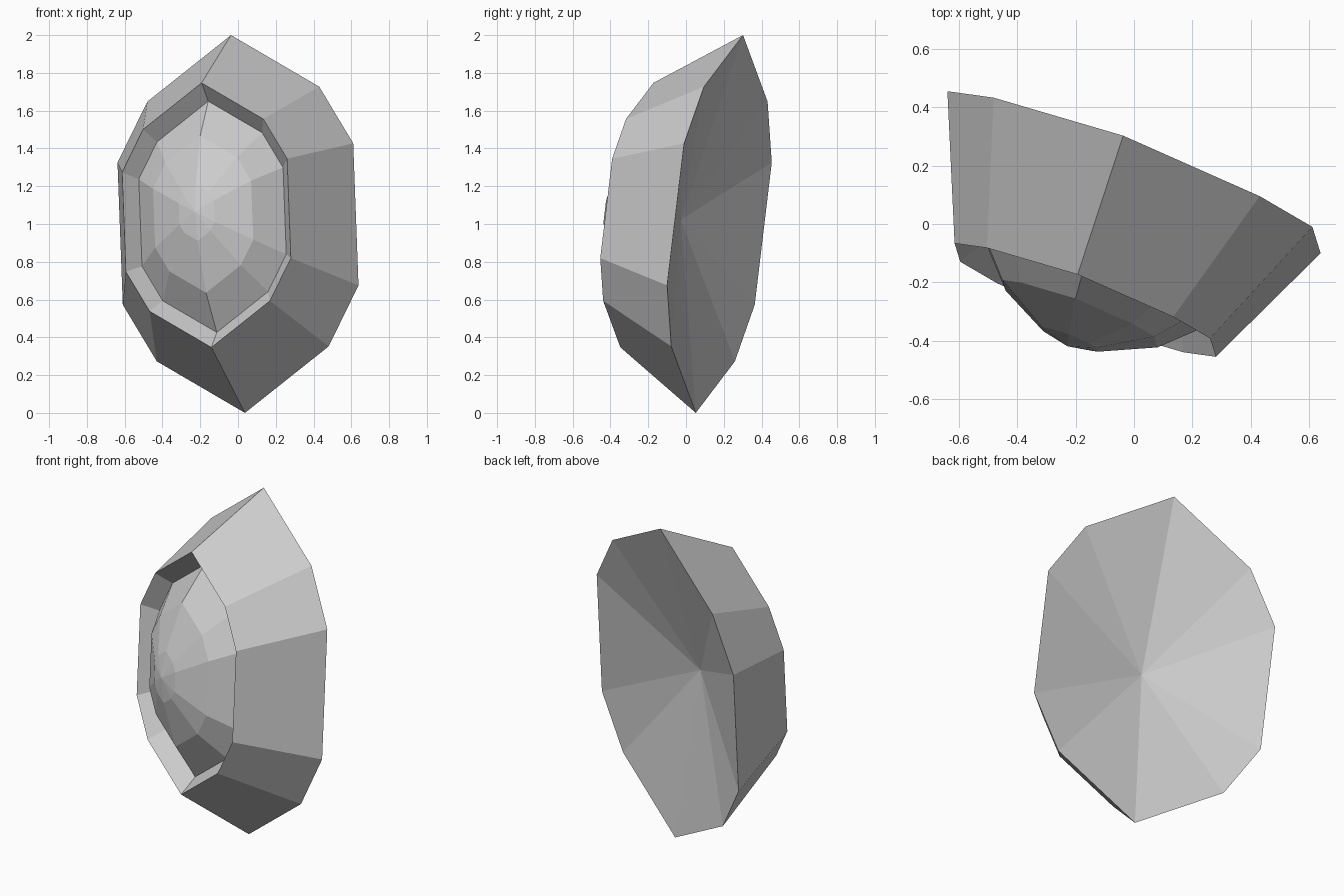
import bpy
from mathutils import Vector

if "Cube" in bpy.data.objects:
    bpy.data.objects.remove(bpy.data.objects["Cube"])

# Shared gem geometry: tilted ten-sided outline, symmetric about its centre
CENTRE = Vector((0, 0.177, 1.0))
AXIS = Vector((-0.355, -0.93, 0.10))          # direction the gem faces
HALF = [Vector(p) for p in ((-0.037, 0.125, 1.0), (0.43, -0.082, 0.727),
                            (0.61, -0.187, 0.427), (0.638, -0.277, -0.325),
                            (0.48, -0.255, -0.648))]
OUTLINE = HALF + [-p for p in HALF]

stone = bpy.data.materials.new("light grey stone")
stone.diffuse_color = (0.6, 0.6, 0.6, 1)
stone.use_nodes = True
stone.node_tree.nodes["Principled BSDF"].inputs["Base Color"].default_value = stone.diffuse_color


def loft(name, levels):
    """Join outline copies given as (scale, distance along axis); scale 0 is a point."""
    verts, faces, rings = [], [], []
    for scale, dist in levels:
        mid = CENTRE + AXIS * dist
        start = len(verts)
        if scale == 0:
            verts.append(mid)
            rings.append([start] * 10)
        else:
            verts += [mid + p * scale for p in OUTLINE]
            rings.append(list(range(start, start + 10)))
    for a, b in zip(rings, rings[1:]):
        for i in range(10):
            j = (i + 1) % 10
            faces.append(list(dict.fromkeys((a[i], b[i], b[j], a[j]))))
    mesh = bpy.data.meshes.new(name)
    mesh.from_pydata(verts, [], faces)
    mesh.materials.append(stone)
    mesh.update()
    obj = bpy.data.objects.new(name, mesh)
    bpy.context.collection.objects.link(obj)
    return obj


# Setting: hollow back, sloping sides and the inward bevel of the rim
loft("gem_setting", [(0, 0.22), (1, 0), (0.70, 0.47), (0.612, 0.38)])

# Faceted dome sitting inside the rim
loft("gem_dome", [(0.612, 0.38), (0.416, 0.52), (0.15, 0.615), (0, 0.64)])
